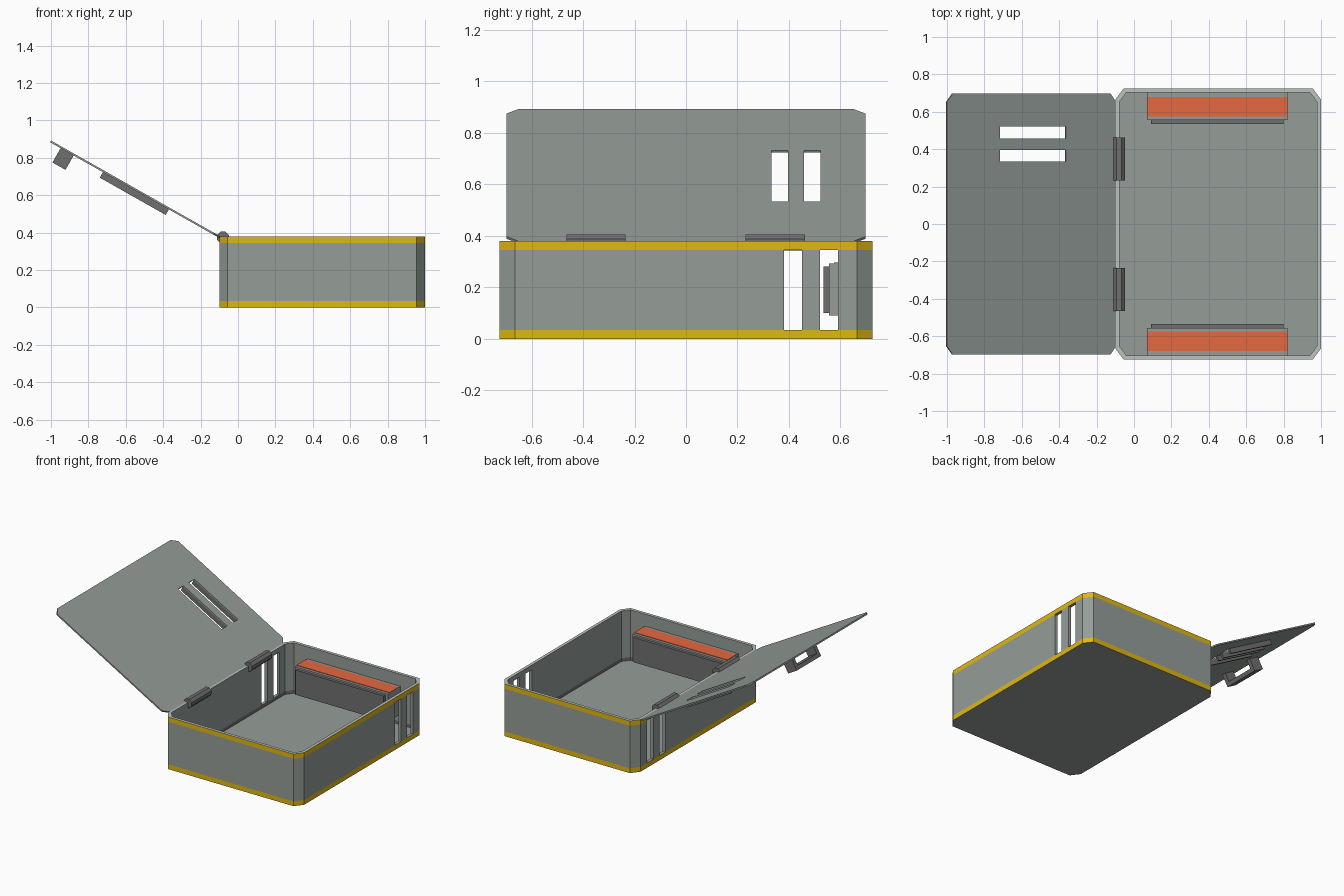
import bpy
import bmesh
import math
from mathutils import Matrix, Vector

cube = bpy.data.objects.get("Cube")
if cube:
    bpy.data.objects.remove(cube, do_unlink=True)


def material(name, rgb):
    mat = bpy.data.materials.new(name)
    mat.use_nodes = True
    mat.diffuse_color = (*rgb, 1)
    mat.node_tree.nodes["Principled BSDF"].inputs["Base Color"].default_value = (*rgb, 1)
    return mat


GREY = material("panel grey", (0.30, 0.34, 0.315))
LIGHT = material("rim light grey", (0.50, 0.55, 0.52))
DARK = material("dark grey", (0.16, 0.16, 0.16))
YELLOW = material("yellow", (0.75, 0.48, 0.006))
ORANGE = material("orange", (0.78, 0.14, 0.052))


def finish(name, bm, mats, matrix=None):
    bmesh.ops.recalc_face_normals(bm, faces=bm.faces)
    if matrix:
        bm.transform(matrix)
    mesh = bpy.data.meshes.new(name)
    bm.to_mesh(mesh)
    bm.free()
    for mat in mats:
        mesh.materials.append(mat)
    obj = bpy.data.objects.new(name, mesh)
    bpy.context.collection.objects.link(obj)
    return obj


def box(name, x, y, z, mat, matrix=None):
    """Box between (min, max) pairs on each axis."""
    bm = bmesh.new()
    size = [b - a for a, b in (x, y, z)]
    centre = Vector([(a + b) / 2 for a, b in (x, y, z)])
    bmesh.ops.create_cube(bm, size=1)
    bm.transform(Matrix.Translation(centre) @ Matrix.Diagonal((*size, 1)))
    return finish(name, bm, [mat], matrix)


def outline(x, y, cx, cy):
    """Rectangle with clipped corners, counter-clockwise."""
    (a, b), (c, d) = x, y
    return [(a + cx, c), (b - cx, c), (b, c + cy), (b, d - cy),
            (b - cx, d), (a + cx, d), (a, d - cy), (a, c + cy)]


def slab(name, points, z, mat, matrix=None):
    bm = bmesh.new()
    face = bm.faces.new([bm.verts.new((px, py, z[0])) for px, py in points])
    top = bmesh.ops.extrude_face_region(bm, geom=[face])["geom"]
    verts = [v for v in top if isinstance(v, bmesh.types.BMVert)]
    bmesh.ops.translate(bm, verts=verts, vec=(0, 0, z[1] - z[0]))
    return finish(name, bm, [mat], matrix)


def ring(name, z, mats):
    """Wall loop; mats are outside, inside, top and underside."""
    bm = bmesh.new()
    loops = [[bm.verts.new((px, py, h)) for px, py in pts]
             for pts, h in ((OUTER, z[0]), (OUTER, z[1]), (INNER, z[1]), (INNER, z[0]))]
    for side, slot in enumerate((0, 2, 1, 3)):
        a, b = loops[side], loops[(side + 1) % 4]
        for i in range(8):
            j = (i + 1) % 8
            bm.faces.new((a[i], a[j], b[j], b[i])).material_index = slot
    return finish(name, bm, mats)


def cut(obj, cutters):
    """Cut slots out of an object, then drop the cutters."""
    for cutter in cutters:
        cutter.hide_render = True
        mod = obj.modifiers.new("slot", "BOOLEAN")
        mod.operation = "DIFFERENCE"
        mod.solver = "EXACT"
        mod.object = cutter
    bpy.context.view_layer.update()
    graph = bpy.context.evaluated_depsgraph_get()
    mesh = bpy.data.meshes.new_from_object(obj.evaluated_get(graph))
    obj.modifiers.clear()
    obj.data = mesh
    for cutter in cutters:
        bpy.data.objects.remove(cutter, do_unlink=True)


# Tray: floor, slotted walls and the coloured bands
OUTER = outline((-0.1, 1.0), (-0.725, 0.725), 0.045, 0.06)
INNER = outline((-0.078, 0.978), (-0.703, 0.703), 0.037, 0.05)
slab("floor", INNER, (0, 0.012), GREY)
ring("lower_band", (0, 0.035), [YELLOW, DARK, GREY, GREY])
wall = ring("walls", (0.035, 0.345), [GREY] * 4)
ring("upper_band", (0.345, 0.38), [YELLOW, GREY, LIGHT, GREY])
cut(wall, [box("cutter", (-0.2, 1.1), y, (0.0, 0.4), GREY)
           for y in ((0.38, 0.45), (0.52, 0.59))])

# Side compartments with an orange top and a dark front plate
for side, s in (("back", 1), ("front", -1)):
    def span(a, b):
        return tuple(sorted((s * a, s * b)))
    box(side + "_compartment", (0.07, 0.82), span(0.555, 0.704), (0.09, 0.292), GREY)
    box(side + "_compartment_top", (0.07, 0.82), span(0.575, 0.68), (0.292, 0.296), ORANGE)
    box(side + "_compartment_plate", (0.09, 0.80), span(0.535, 0.555), (0.10, 0.28), DARK)

# Lid, modelled flat and swung open about the hinge line
SWING = Matrix.Translation((-0.095, 0, 0.38)) @ Matrix.Rotation(math.radians(29.5), 4, "Y")
lid = slab("lid", outline((-1.04, 0), (-0.697, 0.697), 0.035, 0.045), (-0.01, 0), GREY, SWING)
slots = ((0.333, 0.396), (0.458, 0.522))
cut(lid, [box("cutter", (-0.715, -0.31), y, (-0.1, 0.1), GREY, SWING) for y in slots])

# Ribs beside the lid slots
for i, (a, b) in enumerate(slots):
    for edge, y in (("near", (a - 0.015, a)), ("far", (b, b + 0.015))):
        box(f"slot_rib_{edge}_{i + 1}", (-0.715, -0.31), y, (-0.044, -0.01), DARK, SWING)

# Handle loop under the lid tip
grip = (-0.975, -0.895)
for side, y in (("left", (0.11, 0.14)), ("right", (-0.14, -0.11))):
    box("handle_post_" + side, grip, y, (-0.098, -0.01), DARK, SWING)
box("handle_bar", grip, (-0.11, 0.11), (-0.098, -0.07), DARK, SWING)

# Hinge barrels
for side, y in (("back", 0.347), ("front", -0.35)):
    bm = bmesh.new()
    bmesh.ops.create_cone(bm, cap_ends=True, segments=8, radius1=0.034, radius2=0.034, depth=0.23)
    bm.transform(Matrix.Translation((-0.08, y, 0.374)) @ Matrix.Rotation(math.pi / 2, 4, "X")
                 @ Matrix.Rotation(math.pi / 8, 4, "Z"))
    finish(side + "_hinge", bm, [DARK])
